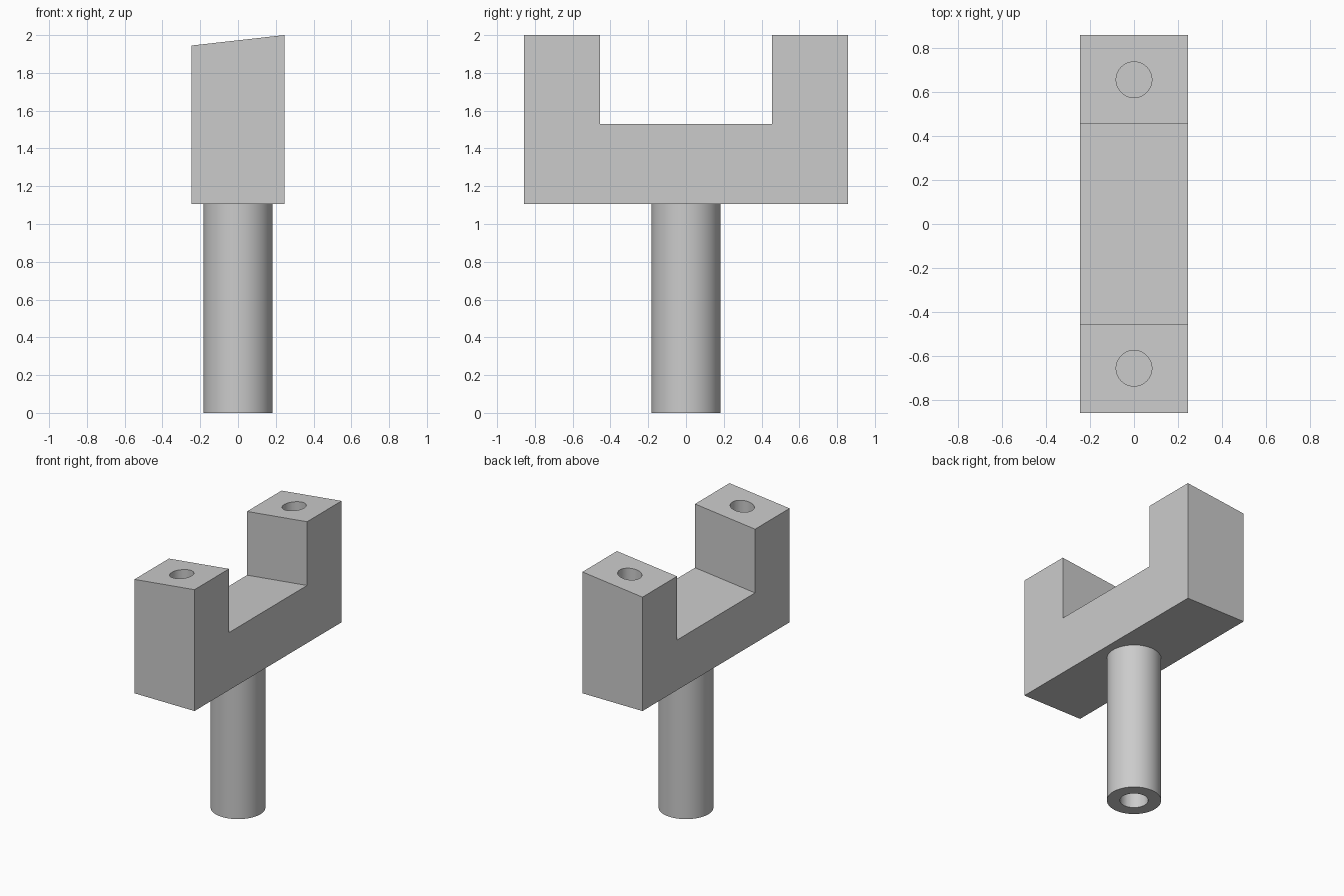
import bpy
import bmesh

cube = bpy.data.objects.get("Cube")
if cube:
    bpy.data.objects.remove(cube, do_unlink=True)

grey = bpy.data.materials.new("plain grey")
grey.use_nodes = True
colour = (0.6, 0.6, 0.6, 1)
grey.diffuse_color = colour
grey.node_tree.nodes["Principled BSDF"].inputs["Base Color"].default_value = colour

HALF_W, HALF_L, INNER = 0.245, 0.857, 0.455
BASE, FLOOR, TOP, SLOPE = 1.105, 1.53, 2.0, 0.055


def cylinder(name, radius, low, high, y=0):
    bpy.ops.mesh.primitive_cylinder_add(
        vertices=64, radius=radius, depth=high - low, location=(0, y, (low + high) / 2))
    obj = bpy.context.object
    obj.name = name
    obj.data.materials.append(grey)
    return obj


def drill(target, name, radius, low, high, y=0):
    cutter = cylinder(name, radius, low, high, y)
    cutter.hide_render = True
    cutter.hide_viewport = True
    cutter.display_type = 'WIRE'
    mod = target.modifiers.new(name, 'BOOLEAN')
    mod.operation = 'DIFFERENCE'
    mod.solver = 'EXACT'
    mod.object = cutter


def smooth(obj):
    bpy.ops.object.select_all(action='DESELECT')
    obj.select_set(True)
    bpy.context.view_layer.objects.active = obj
    bpy.ops.object.shade_smooth_by_angle()


# Fork head: U profile extruded across x, upper faces sloping down towards -x
profile = [(-HALF_L, BASE), (HALF_L, BASE), (HALF_L, TOP), (INNER, TOP),
           (INNER, FLOOR), (-INNER, FLOOR), (-INNER, TOP), (-HALF_L, TOP)]
bm = bmesh.new()
face = bm.faces.new([bm.verts.new((HALF_W, y, z)) for y, z in profile])
extruded = bmesh.ops.extrude_face_region(bm, geom=[face])
for v in extruded["geom"]:
    if isinstance(v, bmesh.types.BMVert):
        v.co.x = -HALF_W
        if v.co.z > BASE + 0.01:
            v.co.z -= SLOPE
bmesh.ops.recalc_face_normals(bm, faces=bm.faces)
mesh = bpy.data.meshes.new("fork_head")
bm.to_mesh(mesh)
bm.free()
mesh.materials.append(grey)
head = bpy.data.objects.new("fork_head", mesh)
bpy.context.collection.objects.link(head)
smooth(head)

# Blind holes in both prongs
for side, y in (("front", -0.655), ("back", 0.655)):
    drill(head, side + "_hole_cutter", 0.081, 1.5, 2.2, y)

# Round stem with a blind hole in its foot
stem = cylinder("stem", 0.183, 0, BASE)
smooth(stem)
drill(stem, "stem_hole_cutter", 0.095, -0.2, 0.5)
